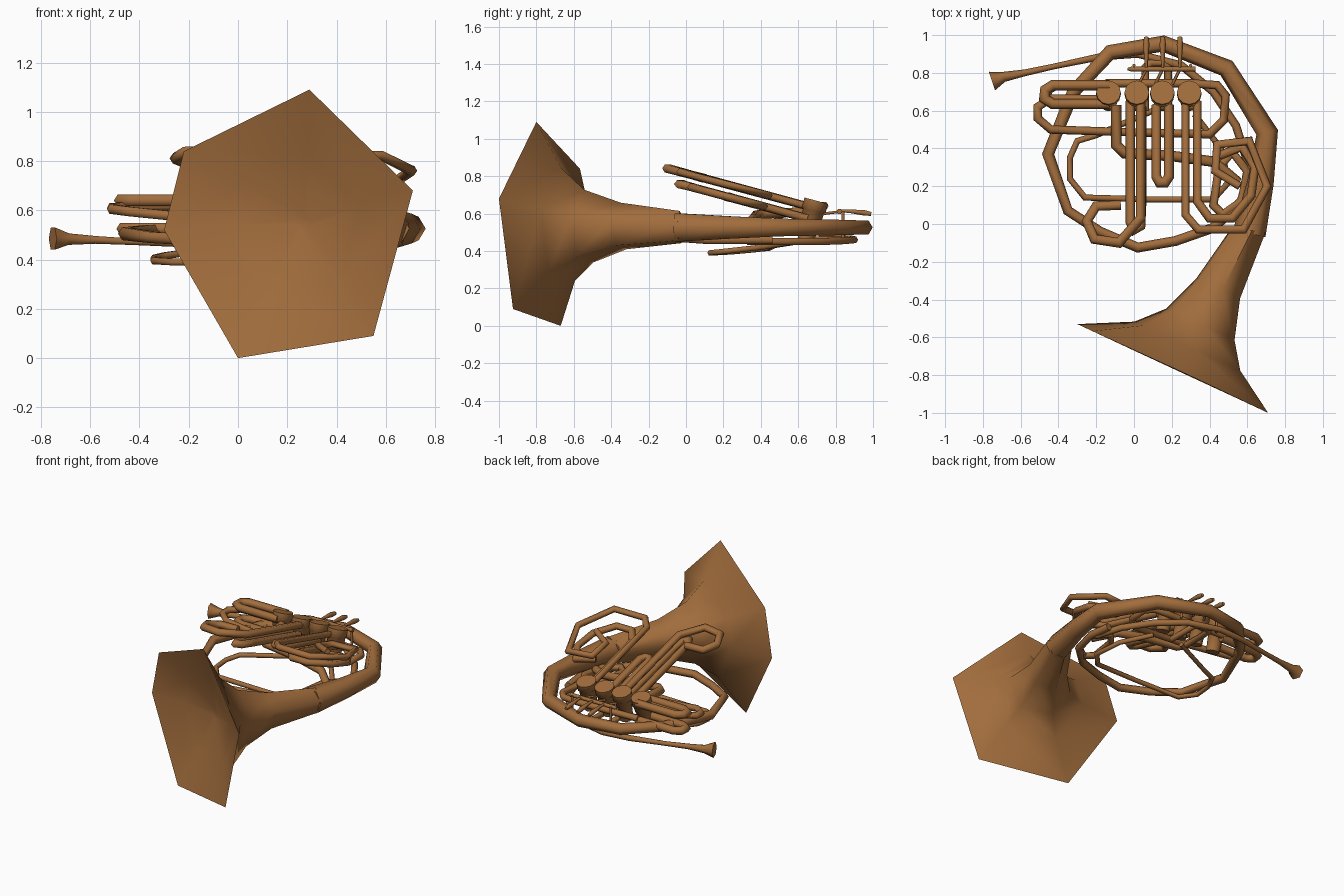
import bpy, bmesh, math
from mathutils import Vector

brass = bpy.data.materials.new("brown_brass")
brass.diffuse_color = (0.36, 0.153, 0.046, 1)
UP = Vector((0, 0, 1))
HEX = [(math.cos(math.radians(a)), math.sin(math.radians(a))) for a in range(0, 360, 60)]


def loft(name, rings, closed=False):
    """Skin a list of equal-length point rings and cap the ends."""
    bm = bmesh.new()
    vs = [[bm.verts.new(p) for p in ring] for ring in rings]
    n = len(vs[0])
    pairs = list(zip(vs, vs[1:])) + ([(vs[-1], vs[0])] if closed else [])
    for a, b in pairs:
        for i in range(n):
            j = (i + 1) % n
            bm.faces.new((a[i], a[j], b[j], b[i]))
    if not closed:
        bm.faces.new(vs[0][::-1])
        bm.faces.new(vs[-1])
    bmesh.ops.recalc_face_normals(bm, faces=bm.faces[:])
    me = bpy.data.meshes.new(name)
    bm.to_mesh(me)
    bm.free()
    me.materials.append(brass)
    ob = bpy.data.objects.new(name, me)
    bpy.context.collection.objects.link(ob)
    bpy.ops.object.select_all(action='DESELECT')
    ob.select_set(True)
    bpy.context.view_layer.objects.active = ob
    bpy.ops.object.shade_smooth_by_angle(angle=math.radians(65))
    return ob


def tube(name, path, r, closed=False):
    """Sweep a six-sided section along a path with mitred corners."""
    pts = [Vector(p) for p in path]
    n = len(pts)
    rad = r if isinstance(r, (list, tuple)) else [r] * n
    rings = []
    for i, p in enumerate(pts):
        a = pts[i - 1] if i or closed else None
        b = pts[(i + 1) % n] if i < n - 1 or closed else None
        d1 = (p - a).normalized() if a else (b - p).normalized()
        d2 = (b - p).normalized() if b else d1
        t = (d1 + d2).normalized()
        u = t.cross(UP).normalized()
        v = u.cross(t)
        m = 1 / max(t.dot(d1), 0.7)
        rings.append([p + u * (c * rad[i] * m) + v * (s * rad[i]) for c, s in HEX])
    return loft(name, rings, closed)


def slanted(base, pts, slope=0.27):
    """Lift plan points onto a plane that rises toward the front."""
    return [(x, y, base - slope * y) for x, y in pts]


def flat(z, pts):
    return [(x, y, z) for x, y in pts]


# Bell: irregular six-sided rim, shallow mouth and wide flare
rim = [(.51, .13), (.09, .54), (-.42, .29), (-.50, -.03), (-.20, -.55), (.35, -.46)]
tilt = Vector((1, -.463, 0))
bell = []
for x, y, z, r in [(.263, -.624, .55, .03), (.238, -.678, .55, .29), (.20, -.763, .55, .56),
                   (.28, -.645, .545, .31), (.35, -.53, .535, .20), (.445, -.34, .535, .128)]:
    k = r / .56
    if r == .56:
        bell.append([Vector((.2 + dx, -.763 - .463 * dx, .55 + dz)) for dx, dz in rim])
    else:
        bell.append([Vector((x, y, z)) + tilt * (dx * k) + UP * (dz * k) for dx, dz in rim])
# the outermost ring must reach the measured rim tip
bell[2][0].x, bell[2][0].y = .71, -1.0
bell[2][5].x, bell[2][5].y = .55, -.925
bell[2][4].x, bell[2][4].y = 0, -.67
bell[2][3].x, bell[2][3].y = -.30, -.53
bell[2][2].x, bell[2][2].y = -.22, -.567
bell[2][1].x, bell[2][1].y = .29, -.80
u = Vector((.98, -.19, 0))
bell.append([Vector((.61, -.03, .526)) + u * (.09 * c) + UP * (.09 * s) for c, s in
             [(.97, .23), (.18, .98), (-.85, .53), (-1, 0), (-.37, -.93), (.64, -.77)]])
loft("bell", bell)

# Main body tube curling round from the bell
main = [(.61, -.05, .526), (.67, .22, .526), (.705, .485, .526), (.49, .825, .526), (.155, .955, .526),
        (-.125, .91, .524), (-.32, .70, .515), (-.455, .37, .505), (-.35, .07, .49),
        (-.18, -.04, .48), (.02, -.125, .475), (.22, -.09, .475), (.42, -.02, .47),
        (.57, .12, .46), (.62, .30, .46), (.60, .46, .46)]
tube("main_body_tube", main,
     [.088, .07, .055, .047, .042, .038, .034, .030] + [.026] * 8)

# Leadpipe and flared mouthpiece
tube("mouthpiece_and_leadpipe",
     [(-.752, .757, .485), (-.74, .761, .485), (-.69, .779, .483), (-.58, .80, .48), (-.42, .835, .472),
      (-.18, .885, .465), (.02, .90, .46), (.25, .84, .455), (.42, .70, .45),
      (.54, .52, .45), (.60, .33, .45)],
     [.052, .047, .027, .018, .015, .019, .020, .021, .022, .022, .022])

# Valves: casings leaning along the slide plane, with wider caps
ax = Vector((0, .26, .966))
for i, x in enumerate((-.135, .015, .15, .292)):
    c = Vector((x, .69, .645))
    fwd = Vector((0, .966, -.26))
    prof = [(-.19, .045), (-.075, .05), (-.07, .056), (-.03, .058), (-.025, .065), (.025, .065)]
    loft("valve_%d" % (i + 1),
         [[c + ax * h + (Vector((math.cos(a), 0, 0)) + fwd * math.sin(a)) * r
           for a in [math.tau * k / 12 for k in range(12)]] for h, r in prof])

# Long upper slides with their return loops
tube("long_left_slide", slanted(.815, [(.035, .65), (.035, .03), (-.08, -.10), (-.21, -.08),
                                       (-.25, .015), (-.20, .095), (-.07, .10)]), .025)
tube("long_left_slide_return", slanted(.75, [(-.02, .65), (-.02, .01), (.0, -.03), (.035, -.01),
                                             (.04, .10), (.04, .62)]), .025)
tube("long_right_slide", slanted(.815, [(.272, .65), (.272, .05), (.34, -.03), (.58, -.03),
                                        (.705, .20), (.61, .44), (.44, .42), (.43, .28),
                                        (.56, .20)]), .021)
tube("long_right_slide_return", slanted(.75, [(.335, .65), (.335, .12), (.40, .03), (.52, .03),
                                              (.62, .15), (.64, .30), (.57, .41), (.45, .36)]), .023)
tube("short_middle_slide", slanted(.75, [(.118, .63), (.118, .25), (.135, .22), (.165, .22),
                                         (.185, .25), (.185, .63)]), .026)
# Coil beside the bell throat
tube("right_coil", flat(.47, [(.45, .30), (.42, .10), (.47, .05), (.57, .12), (.60, .28), (.52, .38)]),
     .022, True)

# Cross tube leaving the first valve
tube("first_valve_cross_tube", [(-.095, .63, .61), (-.095, .42, .60), (-.05, .375, .59),
                                (.20, .36, .57), (.42, .33, .54), (.55, .22, .50)], .028)

# Side slides to the left of the valves
for name, z, x0 in (("upper_side_slide", .64, -.47), ("lower_side_slide", .525, -.46)):
    tube(name, flat(z, [(-.13, .735), (x0 + .04, .735), (x0, .71), (x0 - .005, .665),
                        (x0 + .04, .635), (-.13, .635)]), .027)
tube("wrap_slide", [(-.15, .66, .62), (-.44, .665, .615), (-.51, .62, .61), (-.51, .56, .605),
                    (-.44, .50, .595), (0, .485, .55), (.40, .475, .53), (.475, .55, .53),
                    (.485, .68, .53), (.44, .735, .53), (.30, .745, .53), (-.15, .745, .54)], .022)

# Low inner slides
tube("low_inner_wrap", [(.10, .60, .45), (-.20, .47, .43), (-.30, .44, .415), (-.34, .35, .405),
                        (-.34, .24, .395), (-.26, .14, .39), (.10, .13, .39), (.42, .13, .39),
                        (.50, .22, .40), (.46, .40, .42), (.32, .58, .45)], .016)
tube("rear_tuning_slide", flat(.46, [(.06, .60), (.06, .83), (.09, .855), (.15, .855),
                                     (.18, .83), (.18, .60)]), .02)

# Key rod, posts, levers and finger paddles
tube("key_rod", [(-.035, .82, .612), (-.015, .82, .612), (.31, .82, .612), (.325, .82, .612)],
     [.006, .013, .013, .015])
for i, x in enumerate((.065, .152, .243)):
    tube("finger_paddle_%d" % (i + 1),
         [(x, .82, .615), (x, .88, .612), (x, .95, .605), (x, .99, .598)],
         [.007, .011, .017, .012]).scale.z = 1
    tube("key_lever_%d" % (i + 1), [(x, .82, .61), (x - .04, .74, .60)], .008)
for i, x in enumerate((.0, .30)):
    loft("key_post_%d" % (i + 1),
         [[Vector((x + .009 * c, .84 + .009 * s, z)) for c, s in HEX] for z in (.47, .615)])
